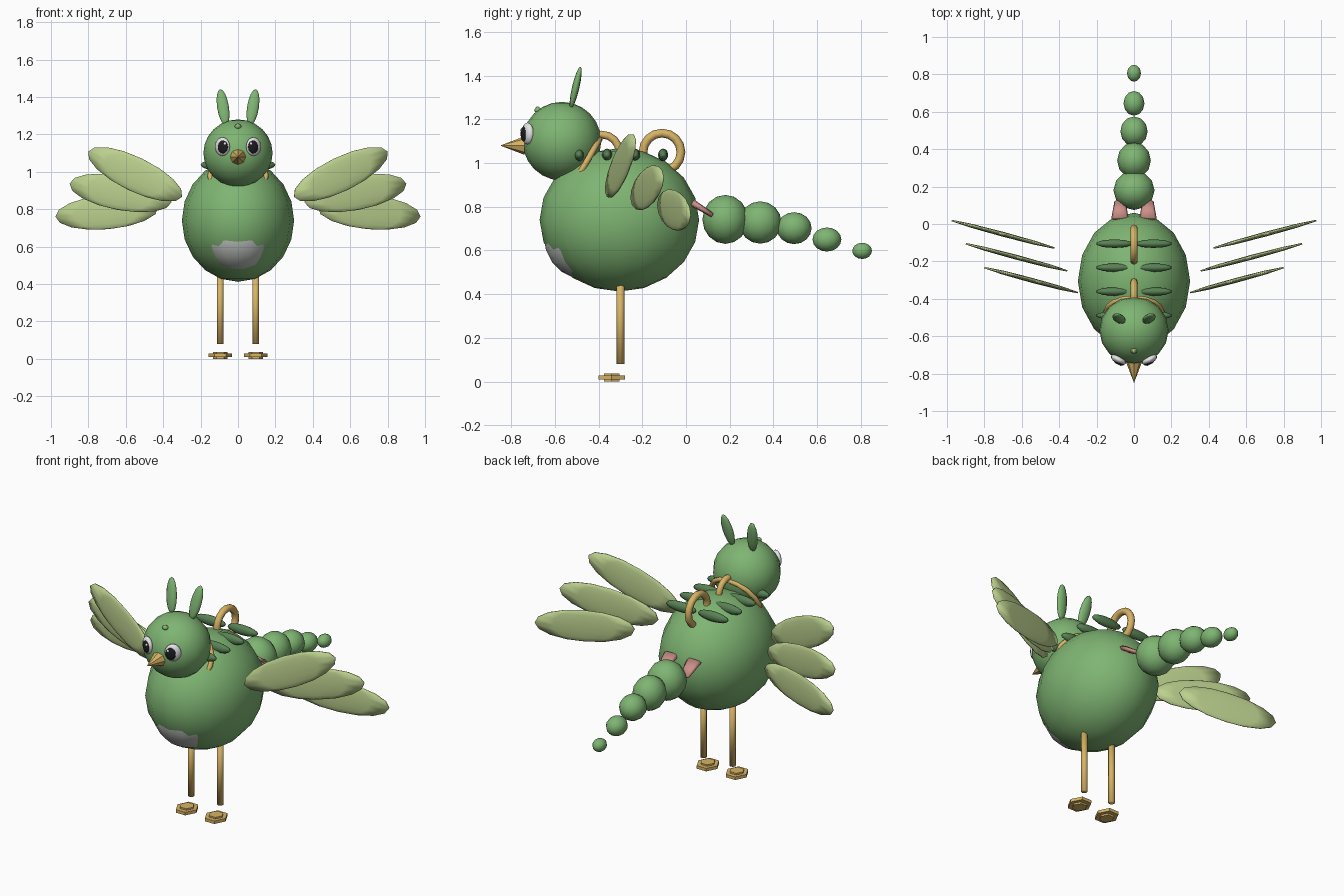
import bpy
import bmesh
from math import radians, pi
from mathutils import Matrix, Vector, Euler

if "Cube" in bpy.data.objects:
    bpy.data.objects.remove(bpy.data.objects["Cube"])


def material(name, colour):
    m = bpy.data.materials.new(name)
    m.use_nodes = True
    m.diffuse_color = (*colour, 1)
    m.node_tree.nodes["Principled BSDF"].inputs["Base Color"].default_value = (*colour, 1)
    return m


GREEN = material("leaf green", (0.21, 0.46, 0.17))
DARK = material("dark green", (0.10, 0.22, 0.09))
LIME = material("pale lime", (0.50, 0.63, 0.27))
GOLD = material("gold", (0.68, 0.45, 0.13))
PINK = material("dusty pink", (0.60, 0.28, 0.25))
GREY = material("belly grey", (0.50, 0.53, 0.50))
WHITE = material("eye white", (0.85, 0.85, 0.87))
BLACK = material("pupil black", (0.012, 0.012, 0.015))


def finish(name, bm, mat, loc, rot=(0, 0, 0), scale=(1, 1, 1), smooth=True):
    mesh = bpy.data.meshes.new(name)
    euler = Euler([radians(a) for a in rot])
    bm.transform(Matrix.LocRotScale(Vector(loc), euler, Vector(scale)))
    bmesh.ops.recalc_face_normals(bm, faces=bm.faces)
    bm.to_mesh(mesh)
    bm.free()
    for p in mesh.polygons:
        p.use_smooth = smooth
    mesh.materials.append(mat)
    ob = bpy.data.objects.new(name, mesh)
    bpy.context.scene.collection.objects.link(ob)
    return ob


def ball(name, mat, loc, radii, rot=(0, 0, 0), seg=16, rings=10):
    bm = bmesh.new()
    bmesh.ops.create_uvsphere(bm, u_segments=seg, v_segments=rings, radius=1)
    return finish(name, bm, mat, loc, rot, radii)


def cone(name, mat, loc, r1, r2, depth, rot=(0, 0, 0), scale=(1, 1, 1), seg=8, smooth=False):
    bm = bmesh.new()
    bmesh.ops.create_cone(bm, cap_ends=True, segments=seg, radius1=r1, radius2=r2, depth=depth)
    return finish(name, bm, mat, loc, rot, scale, smooth)


def ring(name, mat, loc, major, minor, rot, seg=16, sides=8):
    # Sweep a circle around z with a spin
    bm = bmesh.new()
    turn = Matrix.Translation((major, 0, 0)) @ Matrix.Rotation(pi / 2, 4, "X")
    bmesh.ops.create_circle(bm, segments=sides, radius=minor, matrix=turn)
    bmesh.ops.spin(bm, geom=bm.verts[:] + bm.edges[:], axis=(0, 0, 1), cent=(0, 0, 0),
                   angle=2 * pi, steps=seg, use_merge=True)
    bmesh.ops.remove_doubles(bm, verts=bm.verts, dist=0.0001)
    return finish(name, bm, mat, loc, rot)


# Body, belly patch and head
ball("body", GREEN, (0, -0.305, 0.74), (0.3, 0.365, 0.328))
ball("belly_patch", GREY, (0, -0.451, 0.664), (0.2, 0.2, 0.2))
ball("head", GREEN, (0, -0.568, 1.10), (0.185, 0.18, 0.18), rings=12)
cone("beak", GOLD, (0, -0.795, 1.08), 0.042, 0, 0.11, (90, 0, 0))
ball("forehead_bump", GREEN, (0, -0.678, 1.242), (0.018, 0.016, 0.014), seg=8, rings=6)
ball("forehead_bead", GOLD, (0, -0.68, 1.25), (0.009, 0.009, 0.009), seg=8, rings=6)

# Tail beads: y, z, width radius, length radius, height radius
tail = [(0.18, 0.742, 0.11, 0.105, 0.112), (0.34, 0.728, 0.09, 0.097, 0.097),
        (0.495, 0.702, 0.073, 0.08, 0.073), (0.645, 0.65, 0.056, 0.066, 0.055),
        (0.806, 0.598, 0.037, 0.045, 0.037)]
for i, (y, z, rx, ry, rz) in enumerate(tail):
    ball(f"tail_bead_{i + 1}", GREEN, (0, y, z), (rx, ry, rz), seg=12, rings=8)

# Gold hoops on the back and the neck collar
ring("rear_hoop", GOLD, (0, -0.11, 1.05), 0.087, 0.02, (0, 90, 0))
ring("front_hoop", GOLD, (0, -0.385, 1.05), 0.08, 0.018, (0, 90, 0))
ring("neck_collar", GOLD, (0, -0.47, 0.98), 0.15, 0.014, (60, 0, 0))

for side, s in (("left", 1), ("right", -1)):
    # Eyes with pupil and glint
    ball(side + "_eye", WHITE, (s * 0.083, -0.725, 1.135), (0.045, 0.022, 0.05),
         (0, 0, s * 28), seg=12, rings=8)
    ball(side + "_pupil", BLACK, (s * 0.081, -0.743, 1.133), (0.029, 0.010, 0.035),
         (0, 0, s * 22), seg=12, rings=8)
    ball(side + "_eye_glint", WHITE, (s * 0.07, -0.753, 1.15), (0.008, 0.006, 0.008),
         seg=8, rings=6)

    # Ears
    ball(side + "_ear", GREEN, (s * 0.08, -0.505, 1.345), (0.033, 0.017, 0.1),
         (-13, s * 9, 0), seg=10, rings=8)

    # Fanned wing feathers
    fan = [(0.55, -0.30, 0.987, 25), (0.628, -0.178, 0.887, 10), (0.70, -0.055, 0.785, -5)]
    for i, (x, y, z, lift) in enumerate(fan):
        ball(f"{side}_wing_feather_{i + 1}", LIME, (s * x, y, z), (0.3, 0.013, 0.092),
             (0, -s * lift, s * 15), seg=10, rings=8)

    # Back ridges
    for i in range(4):
        ball(f"{side}_back_ridge_{i + 1}", DARK, (s * 0.105, -0.105 - 0.128 * i, 1.037),
             (0.1, 0.023, 0.029), seg=10, rings=8)

    # Pink flaps at the tail root
    cone(side + "_tail_flap", PINK, (s * 0.075, 0.075, 0.79), 0.055, 0.035, 0.11,
         (-122, 0, 0), (0.85, 0.3, 1), seg=8, smooth=True)

    # Legs and stepped feet
    cone(side + "_leg", GOLD, (s * 0.095, -0.30, 0.27), 0.018, 0.018, 0.38, smooth=True)
    cone(side + "_foot_plate", GOLD, (s * 0.095, -0.34, 0.019), 0.07, 0.07, 0.018,
         (0, 0, 90), (1, 0.88, 1), seg=6)
    cone(side + "_foot_pad", GOLD, (s * 0.095, -0.34, 0.0185), 0.042, 0.042, 0.037,
         (0, 0, 90), (1, 0.95, 1), seg=6)
